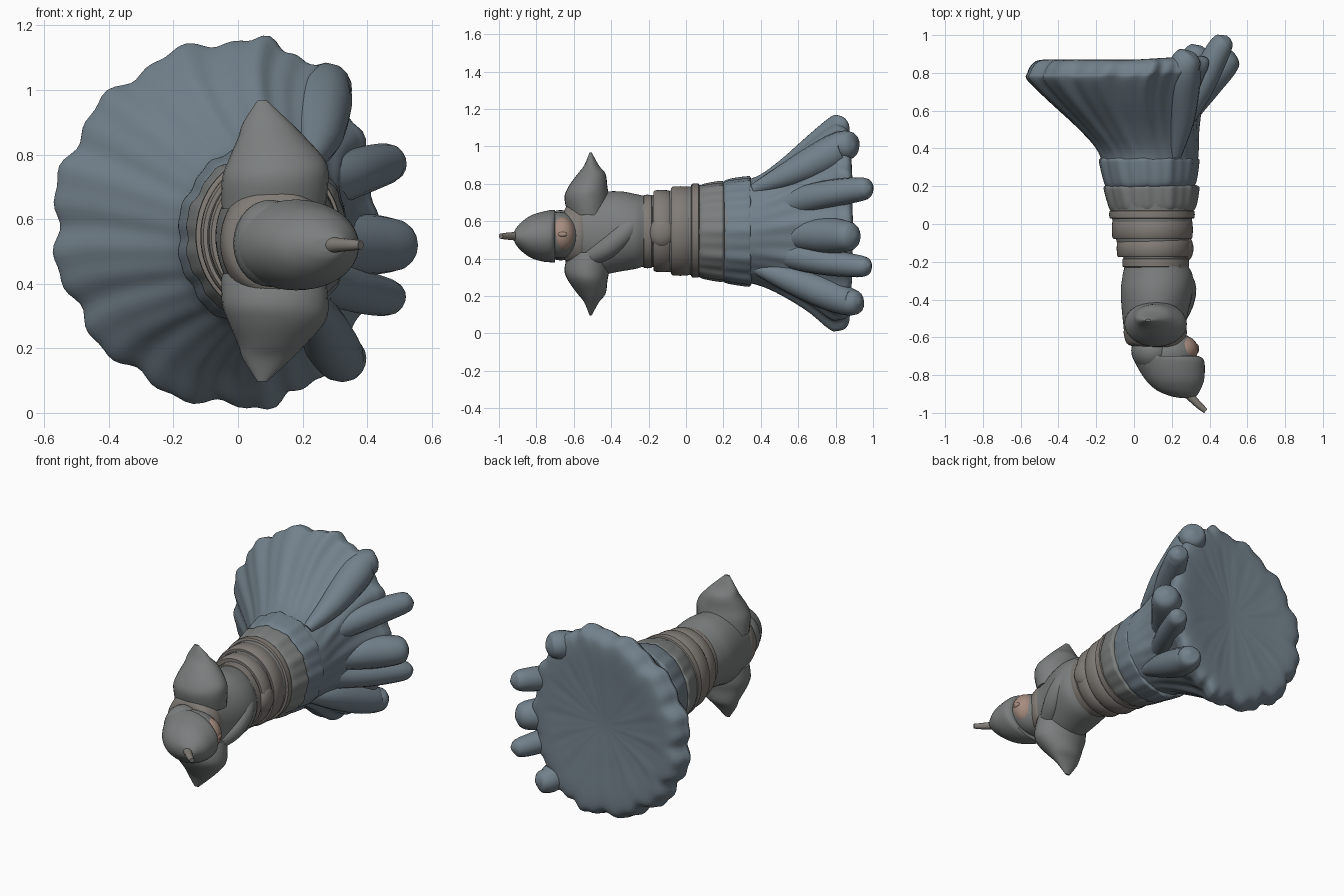
import bpy, bmesh, math
from mathutils import Vector

TAU = 2 * math.pi


def mat(name, c):
    m = bpy.data.materials.new(name)
    m.diffuse_color = (*c, 1)
    return m


BLUE = mat("blue_grey_cloth", (0.17, 0.22, 0.26))
GREY = mat("weathered_grey", (0.20, 0.21, 0.21))
BROWN = mat("brown_grey_trim", (0.22, 0.20, 0.18))
SKIN = mat("skin", (0.38, 0.26, 0.21))


def finish(name, bm, m, angle=50):
    bmesh.ops.recalc_face_normals(bm, faces=bm.faces)
    me = bpy.data.meshes.new(name)
    bm.to_mesh(me)
    bm.free()
    ob = bpy.data.objects.new(name, me)
    bpy.context.collection.objects.link(ob)
    me.materials.append(m)
    bpy.ops.object.select_all(action='DESELECT')
    ob.select_set(True)
    bpy.context.view_layer.objects.active = ob
    bpy.ops.object.shade_smooth_by_angle(angle=math.radians(angle))
    return ob


def skin_rings(name, rings, m):
    bm = bmesh.new()
    loops = [[bm.verts.new(p) for p in r] for r in rings]
    n = len(loops[0])
    for a, b in zip(loops, loops[1:]):
        for i in range(n):
            bm.faces.new((a[i], a[(i + 1) % n], b[(i + 1) % n], b[i]))
    bm.faces.new(loops[0])
    bm.faces.new(loops[-1])
    return finish(name, bm, m)


def smooth_rows(rows, steps):
    # Catmull-Rom blend between the given cross-sections
    out = []
    for i in range(len(rows) - 1):
        p0, p1, p2 = rows[max(i - 1, 0)], rows[i], rows[i + 1]
        p3 = rows[min(i + 2, len(rows) - 1)]
        for s in range(steps):
            t = s / steps
            out.append([0.5 * (2 * b + (c - a) * t + (2 * a - 5 * b + 4 * c - d) * t * t
                               + (3 * b - a - 3 * c + d) * t ** 3)
                        for a, b, c, d in zip(p0, p1, p2, p3)])
    return out + [list(rows[-1])]


def loft_y(name, rows, m, steps=4, n=64, folds=0, flare=0, tilt=0):
    """rows: y, x_min, x_max, z_min, z_max, fold depth"""
    rings = []
    for y, x0, x1, z0, z1, f in smooth_rows(rows, steps):
        ring = []
        w = max(0, min(1, (y - 0.45) / 0.35))
        xc = (x0 + x1) / 2 + flare * w * (x1 - x0)
        for i in range(n):
            a = TAU * i / n
            c, s = math.cos(a), math.sin(a)
            k = 1 + f * (math.cos(folds * a) + 0.6 * math.sin((2 * folds + 1) * a + 1)) if folds else 1
            x = xc + k * c * (x1 - xc if c > 0 else xc - x0)
            z = (z0 + z1) / 2 + (z1 - z0) / 2 * k * s
            ring.append((x, y + tilt * w * max(0, x), z))
        rings.append(ring)
    return skin_rings(name, rings, m)


def tube(name, pts, m, n=16, steps=4):
    """pts: x, y, z, radius"""
    rows = smooth_rows(pts, steps)
    rings = []
    for i, r in enumerate(rows):
        d = (Vector(rows[min(i + 1, len(rows) - 1)][:3]) - Vector(rows[max(i - 1, 0)][:3])).normalized()
        u = d.cross(Vector((0, 0, 1))).normalized()
        v = u.cross(d)
        rings.append([Vector(r[:3]) + r[3] * (u * math.cos(TAU * k / n) + v * math.sin(TAU * k / n))
                      for k in range(n)])
    return skin_rings(name, rings, m)


def ball(name, loc, scale, m):
    bm = bmesh.new()
    bmesh.ops.create_uvsphere(bm, u_segments=24, v_segments=14, radius=1)
    for v in bm.verts:
        v.co = Vector(a * s + b for a, s, b in zip(v.co, scale, loc))
    return finish(name, bm, m)


# flared robe with pleats, a rounded hem and a shallow hollow underside
loft_y("robe_skirt", [
    (0.26, -0.16, 0.33, 0.28, 0.81, 0), (0.38, -0.19, 0.34, 0.26, 0.84, 0.006),
    (0.50, -0.29, 0.34, 0.21, 0.92, 0.014), (0.65, -0.45, 0.36, 0.12, 1.05, 0.018),
    (0.76, -0.56, 0.40, 0.03, 1.14, 0.02), (0.80, -0.56, 0.42, 0.02, 1.155, 0.022),
    (0.85, -0.53, 0.42, 0.04, 1.13, 0.024), (0.87, -0.47, 0.36, 0.11, 1.06, 0.03),
    (0.86, -0.30, 0.20, 0.33, 0.85, 0.05), (0.85, -0.08, 0.0, 0.55, 0.63, 0.03)],
    BLUE, steps=5, n=160, folds=13, flare=0.11, tilt=0.06)

# heavy hanging folds on the front edge, ending in rounded lobes
tips = [(0.27, 0.84, 1.00, 0.085), (0.45, 0.925, 0.77, 0.065), (0.47, 0.85, 0.52, 0.085),
        (0.45, 0.92, 0.36, 0.06), (0.32, 0.87, 0.17, 0.075)]
for i, (x, y, z, r) in enumerate(tips):
    zs = 0.55 + (z - 0.56) * 0.5
    tube(f"front_fold_{i + 1}", [
        (0.22, 0.36, zs, 0.03), (0.25, 0.55, zs + (z - zs) * 0.35, 0.07),
        (0.24 + (x - 0.24) * 0.55, 0.74, zs + (z - zs) * 0.75, r + 0.01),
        (x, y, z, r), (x + 0.035, y + 0.045, z, r * 0.75), (x + 0.05, y + 0.065, z, 0.012)], BLUE)

# torso from neck to hips
loft_y("torso", [
    (-0.66, 0.04, 0.26, 0.44, 0.63, 0), (-0.60, -0.04, 0.27, 0.37, 0.70, 0),
    (-0.50, -0.06, 0.28, 0.31, 0.75, 0), (-0.36, -0.07, 0.31, 0.33, 0.76, 0),
    (-0.27, -0.06, 0.31, 0.345, 0.745, 0), (-0.20, -0.05, 0.28, 0.36, 0.735, 0),
    (-0.10, -0.09, 0.29, 0.33, 0.76, 0), (0.05, -0.12, 0.31, 0.31, 0.79, 0),
    (0.30, -0.17, 0.33, 0.28, 0.81, 0)], GREY)

# broad belts wrapped around the waist and hips
belts = [(-0.205, 0.025, -0.06, 0.29, 0.35, 0.74), (-0.13, 0.045, -0.09, 0.30, 0.33, 0.765),
         (-0.03, 0.05, -0.115, 0.31, 0.31, 0.785), (0.05, 0.022, -0.13, 0.32, 0.30, 0.80)]
for i, (y, h, x0, x1, z0, z1) in enumerate(belts):
    e = 0.015
    loft_y(f"belt_{i + 1}", [
        (y - h, x0 + e, x1 - e, z0 + e, z1 - e, 0), (y - h * 0.8, x0, x1, z0, z1, 0),
        (y + h * 0.8, x0, x1, z0, z1, 0), (y + h, x0 + e, x1 - e, z0 + e, z1 - e, 0)],
        BROWN, steps=2)

# layered skirt of hip plates below the belts
for i, (ya, yb, g) in enumerate(((0.06, 0.20, 0.0), (0.19, 0.345, 0.025))):
    loft_y(f"hip_plates_{i + 1}", [
        (ya, -0.12 - g, 0.30, 0.31 - g, 0.77 + g, 0.0), (ya + 0.03, -0.135 - g, 0.325, 0.295 - g, 0.795 + g, 0.012),
        (yb - 0.02, -0.16 - g, 0.34, 0.28 - g, 0.81 + g, 0.016), (yb, -0.155 - g, 0.335, 0.285 - g, 0.805 + g, 0.016),
        (yb + 0.01, -0.14 - g, 0.31, 0.31 - g, 0.78 + g, 0.01)], BLUE if i else GREY, n=120, folds=11)

# winged shoulder guards, mirrored about the body axis
for side, label in ((1, "left"), (-1, "right")):
    rings = []
    for h, x, y, rx, ry in smooth_rows([
            (0.10, 0.11, -0.52, 0.16, 0.11), (0.19, 0.115, -0.53, 0.165, 0.12),
            (0.25, 0.12, -0.525, 0.15, 0.105), (0.32, 0.105, -0.505, 0.105, 0.075),
            (0.365, 0.09, -0.505, 0.075, 0.04), (0.435, 0.075, -0.51, 0.015, 0.006)], 4):
        rings.append([(x + rx * math.cos(TAU * k / 28), y + ry * math.sin(TAU * k / 28),
                       0.532 + side * h) for k in range(28)])
    skin_rings(label + "_shoulder_guard", rings, GREY)

# diagonal sash over the chest, collar and clasp
tube("sash", [(0.20, -0.54, 0.40, 0.05), (0.255, -0.42, 0.46, 0.06),
              (0.265, -0.32, 0.55, 0.06), (0.21, -0.22, 0.66, 0.04)], GREY)
loft_y("collar", [(-0.65, 0.0, 0.25, 0.40, 0.66, 0), (-0.63, -0.04, 0.27, 0.37, 0.69, 0),
                  (-0.57, -0.055, 0.28, 0.34, 0.72, 0), (-0.54, -0.04, 0.27, 0.36, 0.70, 0)], BROWN)
ball("belt_clasp", (0.27, -0.13, 0.54), (0.045, 0.07, 0.08), BROWN)

# head, face and helmet
ball("head", (0.18, -0.68, 0.525), (0.155, 0.12, 0.125), GREY)
ball("face", (0.255, -0.665, 0.53), (0.085, 0.075, 0.095), SKIN)
ball("nose", (0.333, -0.66, 0.53), (0.012, 0.025, 0.014), SKIN)
loft_y("helmet", [
    (-0.70, 0.0, 0.345, 0.38, 0.66, 0), (-0.72, 0.0, 0.37, 0.38, 0.66, 0),
    (-0.77, 0.025, 0.375, 0.385, 0.65, 0), (-0.83, 0.065, 0.37, 0.405, 0.63, 0),
    (-0.88, 0.12, 0.35, 0.44, 0.595, 0), (-0.91, 0.19, 0.33, 0.475, 0.56, 0),
    (-0.92, 0.24, 0.30, 0.50, 0.54, 0)], GREY, n=48)
ball("neck_guard", (0.10, -0.67, 0.525), (0.115, 0.11, 0.135), GREY)
tube("helmet_spike", [(0.27, -0.88, 0.52, 0.03), (0.31, -0.925, 0.52, 0.022),
                      (0.35, -0.965, 0.52, 0.018), (0.38, -0.99, 0.52, 0.014)], BROWN)
